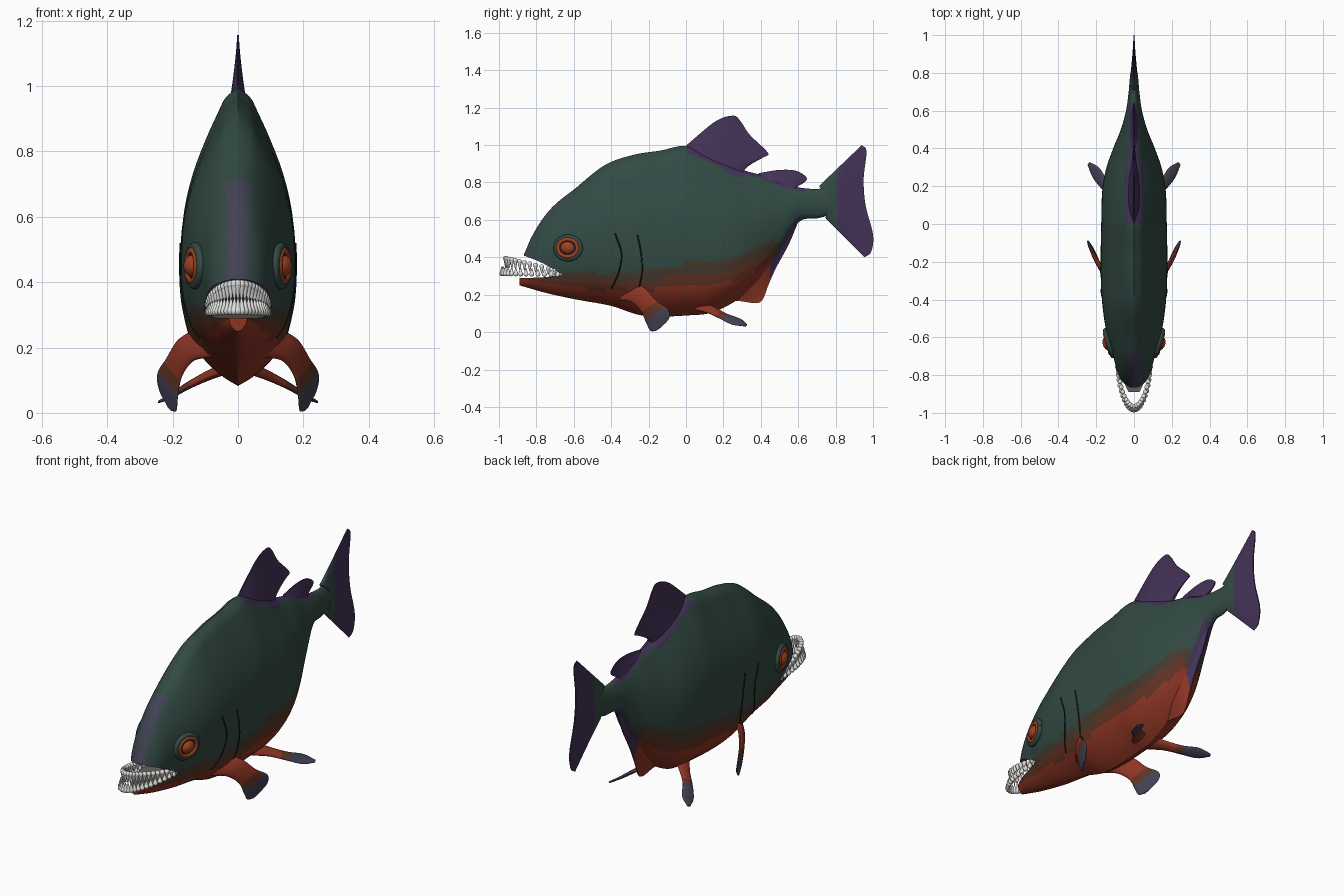
import bpy, bmesh, math
from mathutils import Vector, Matrix

cube = bpy.data.objects.get("Cube")
if cube:
    bpy.data.objects.remove(cube)

# Materials
COLOURS = {
    "deep_green": (.032, .068, .056), "fin_purple": (.056, .032, .095),
    "belly_red": (.27, .036, .018), "rust_brown": (.12, .034, .018),
    "olive_brown": (.06, .042, .026), "slate": (.056, .054, .09),
    "tooth_white": (.75, .75, .73), "eye_orange": (.33, .055, .018),
    "dark_line": (.008, .012, .011), "mouth_grey": (.12, .11, .1)}
GREEN, PURPLE, RED, RUST, OLIVE, SLATE, WHITE, ORANGE, DARK, GREY = range(len(COLOURS))
MATERIALS = []
for name, rgb in COLOURS.items():
    mat = bpy.data.materials.new(name)
    mat.use_nodes = True
    mat.diffuse_color = (*rgb, 1)
    mat.node_tree.nodes["Principled BSDF"].inputs["Base Color"].default_value = (*rgb, 1)
    MATERIALS.append(mat)

# Helpers: smooth lookup, smooth path, finished mesh, skin over rings
def table(points, y):
    y = min(max(y, points[0][0]), points[-1][0])
    slopes = [(b[1] - a[1]) / (b[0] - a[0]) for a, b in zip(points, points[1:])]
    i = next(k for k in range(len(slopes)) if y <= points[k + 1][0])
    first = (slopes[max(i - 1, 0)] + slopes[i]) / 2
    last = (slopes[i] + slopes[min(i + 1, len(slopes) - 1)]) / 2
    (a, p), (b, q) = points[i], points[i + 1]
    h, s = b - a, (y - a) / (b - a)
    return (p * (1 + 2 * s) * (1 - s) ** 2 + first * h * s * (1 - s) ** 2
            + q * s * s * (3 - 2 * s) + last * h * s * s * (s - 1))

def spread(values, s):
    return table(list(enumerate(values)), s * (len(values) - 1))

def along(points, s):
    return Vector([spread(axis, s) for axis in zip(*points)])

def finish(name, bm):
    bmesh.ops.recalc_face_normals(bm, faces=bm.faces)
    mesh = bpy.data.meshes.new(name)
    bm.to_mesh(mesh)
    bm.free()
    for mat in MATERIALS:
        mesh.materials.append(mat)
    obj = bpy.data.objects.new(name, mesh)
    bpy.context.collection.objects.link(obj)
    bpy.ops.object.select_all(action="DESELECT")
    obj.select_set(True)
    bpy.context.view_layer.objects.active = obj
    bpy.ops.object.shade_smooth_by_angle(angle=math.radians(50))

def skin(name, rings, rule):
    bm = bmesh.new()
    rows = [[bm.verts.new(p) for p in ring] for ring in rings]
    for i, (row, after) in enumerate(zip(rows, rows[1:])):
        for j in range(len(row)):
            face = bm.faces.new((row[j - 1], row[j], after[j], after[j - 1]))
            face.material_index = rule(face.calc_center_median(), i / len(rows), j)
    for row, s in ((rows[0], 0), (rows[-1], 1)):
        face = bm.faces.new(row)
        face.material_index = rule(face.calc_center_median(), s, 0)
    finish(name, bm)

def mirrored(side):
    return side + [Vector((-p.x, p.y, p.z)) for p in reversed(side)]

# Body outlines, widths, cross-section and colour borders along the length
TOP = [(-.89, .38), (-.86, .43), (-.83, .5), (-.74, .64), (-.59, .77), (-.43, .895),
       (-.27, .95), (-.14, .97), (0, .995), (.1, .96), (.2, .915), (.31, .865),
       (.42, .835), (.55, .785), (.69, .765), (.79, .775), (.86, .75)]
BOTTOM = [(-.89, .25), (-.75, .21), (-.59, .175), (-.4, .14), (-.24, .09), (.02, .09),
          (.14, .105), (.3, .19), (.4, .28), (.5, .42), (.6, .585), (.71, .61), (.86, .65)]
WIDTH = [(-.89, .03), (-.86, .048), (-.8, .082), (-.7, .11), (-.6, .14), (-.45, .165),
         (-.3, .175), (0, .173), (.2, .165), (.3, .145), (.4, .11), (.5, .07),
         (.6, .042), (.7, .028), (.8, .018), (.86, .003)]
SECTION = [(0, 0), (.03, .25), (.125, .72), (.25, .93), (.4, 1), (.58, .95), (.7, .81),
           (.81, .6), (.92, .34), (.97, .2), (1, 0)]
OLIVE_TOP = [(-.88, .3), (-.6, .32), (-.3, .32), (0, .37), (.3, .42), (.48, .5)]
RED_TOP = [(-.88, .285), (-.6, .24), (-.3, .22), (0, .245), (.3, .29), (.48, .4)]
UPPER_LIP = [(-.87, .41), (-.78, .375), (-.66, .31)]
LOWER_LIP = [(-.89, .29), (-.78, .292), (-.66, .305)]
MOUTH, STEPS = -.66, 36

def half_width(y, z):
    low, high = table(BOTTOM, y), table(TOP, y)
    t = min(max((z - low) / (high - low), 0), 1)
    oval = min(max(abs(y) - .35, 0) * 2.2, .75)
    return table(WIDTH, y) * ((1 - oval) * table(SECTION, t) + oval * 2 * math.sqrt(t * (1 - t)))

def body_rule(c, s, j):
    top, olive, red = table(TOP, c.y), table(OLIVE_TOP, c.y), table(RED_TOP, c.y)
    if c.y > .81 or 0 < c.y < .64 and c.z > top - (.045 if c.y < .31 else .02):
        return PURPLE
    if c.y < -.6 and c.z < .71 and abs(c.x) < .036 and c.z > (top + .3) / 2:
        return SLATE
    if c.y > .47:
        low = c.y < .61 and c.z < table(BOTTOM, c.y) + .03
        return PURPLE if low else OLIVE if c.y < .5 and c.z < olive - .02 else GREEN
    return (RED if c.z < red else RUST if c.z < (red + olive) / 2
            else OLIVE if c.z < olive else GREEN)

def trunk_rule(c, s, j):
    return GREY if c.y < MOUTH + .0001 else body_rule(c, s, j)

def head_rule(c, s, j):
    lip = c.z < table(UPPER_LIP, c.y) + .012
    return GREY if j == 0 and s > 0 else SLATE if lip else body_rule(c, s, j)

def jaw_rule(c, s, j):
    return GREY if j == STEPS + 1 else body_rule(c, s, j)

def body_part(name, start, end, count, lower, upper, rule):
    rings = []
    for i in range(count + 1):
        y = start + (end - start) * i / count
        low, high = table(lower, y), table(upper, y)
        heights = [low + (high - low) * (1 - math.cos(math.pi * k / STEPS)) / 2
                   for k in range(STEPS + 1)]
        rings.append(mirrored([Vector((half_width(y, z) + .0004, y, z)) for z in heights]))
    skin(name, rings, rule)

body_part("body", MOUTH, .86, 170, BOTTOM, TOP, trunk_rule)
body_part("upper_head", -.865, MOUTH, 30, UPPER_LIP, TOP, head_rule)
body_part("lower_jaw", -.89, MOUTH, 30, BOTTOM, LOWER_LIP, jaw_rule)

# Upright fins: thin plates from a base line to an outer edge
def upright_fin(name, base, edge, thick, rule, steps=64, across=14):
    rings = []
    for i in range(steps + 1):
        a, b = along(base, i / steps), along(edge, i / steps)
        full = .2 + .8 * math.sqrt(abs(math.sin(math.pi * i / steps)))
        side = []
        for u in (k / across for k in range(across + 1)):
            p = a.lerp(b, u)
            side.append(Vector((full * (thick * (1 - u) ** 1.4 + .003), p.x, p.y)))
        rings.append(mirrored(side))
    skin(name, rings, rule)

upright_fin("dorsal_fin", [(0, .95), (.1, .93), (.2, .89), (.31, .85)],
            [(0, .997), (.155, 1.125), (.25, 1.157), (.29, 1.13), (.34, 1.056),
             (.437, .96), (.415, .935), (.315, .885)], .028, lambda c, s, j: PURPLE)
upright_fin("rear_back_fin", [(.38, .83), (.46, .81), (.55, .775), (.6, .765)],
            [(.39, .85), (.5, .867), (.59, .862), (.645, .825), (.625, .795), (.575, .78)],
            .018, lambda c, s, j: PURPLE)
upright_fin("anal_fin", [(.2, .2), (.3, .26), (.42, .38), (.52, .52), (.6, .63)],
            [(.17, .12), (.26, .165), (.37, .155), (.41, .175), (.44, .25), (.48, .34),
             (.55, .47), (.6, .59)], .05,
            lambda c, s, j: PURPLE if c.y > .45 else body_rule(c, s, j))
upright_fin("tail_fin", [(.71, .78), (.75, .74), (.76, .69), (.76, .65), (.745, .61)],
            [(.94, 1), (.965, .965), (.95, .82), (.96, .68), (1, .52), (.99, .43), (.955, .4)],
            .02, lambda c, s, j: PURPLE if c.y > .81 else GREEN)

# Paired fins, eyes and gill lines
def circle(count):
    return [(math.cos(math.tau * k / count), math.sin(math.tau * k / count)) for k in range(count)]

def paired_fin(name, centres, widths, chord, side, steps=40):
    chord, rings = Vector(chord).normalized(), []
    for s in (i / steps for i in range(steps + 1)):
        tangent = along(centres, min(s + .02, 1)) - along(centres, max(s - .02, 0))
        wide = chord * spread(widths, s)
        thick = tangent.cross(chord).normalized() * (.018 - .014 * s)
        ring = [along(centres, s) + wide * a + thick * b for a, b in circle(20)]
        rings.append([Vector((p.x * side, p.y, p.z)) for p in ring])
    skin(name, rings, lambda c, s, j: RED if s < .4 else RUST if s < .52 else SLATE)

def rod(name, path, radius, colour):
    rings = []
    for i, p in enumerate(path):
        tangent = path[min(i + 1, len(path) - 1)] - path[max(i - 1, 0)]
        out = Vector((radius, 0, 0))
        across = tangent.cross(out).normalized() * radius
        rings.append([p + out * a + across * b for a, b in circle(10)])
    skin(name, rings, lambda c, s, j: colour)

def hoop(name, place, radius, thick, colour):
    points = circle(40)
    rod(name, [place @ Vector((0, radius * a, radius * .86 * b)) for a, b in points + points[:1]],
        thick, colour)

def ball(name, place, scale, colour):
    bm = bmesh.new()
    bmesh.ops.create_uvsphere(bm, u_segments=32, v_segments=20, radius=1,
                              matrix=place @ Matrix.Diagonal((*scale, 1)))
    for face in bm.faces:
        face.material_index = colour
    finish(name, bm)

for side, label in ((1, "left_"), (-1, "right_")):
    paired_fin(label + "pectoral_fin", [(.11, -.3, .21), (.16, -.25, .19), (.195, -.2, .14),
               (.215, -.155, .085), (.215, -.14, .04), (.21, -.15, .015)],
               [.08, .06, .055, .075, .065, .018], (.4, .75, .5), side)
    paired_fin(label + "pelvic_fin", [(.03, .08, .14), (.09, .14, .115), (.15, .2, .085),
               (.2, .27, .055), (.24, .32, .035)], [.045, .03, .028, .034, .01], (-.4, .6, .3), side)
    eye = Matrix.Translation((side * .132, -.63, .45)) @ Matrix.Rotation(side * -.28, 4, "Z")
    hoop(label + "eyelid", eye, .068, .014, GREEN)
    hoop(label + "eye_rim", eye @ Matrix.Translation((side * .008, 0, 0)), .054, .011, ORANGE)
    ball(label + "eye_socket", eye, (.02, .052, .045), DARK)
    ball(label + "eyeball", eye, (.034, .042, .036), ORANGE)
    for part, line in (("cheek_line", [(-.38, .53), (-.345, .42), (-.36, .32), (-.4, .23)]),
                       ("gill_line", [(-.26, .52), (-.24, .42), (-.235, .32), (-.25, .24)])):
        path = [along(line, i / 30) for i in range(31)]
        rod(label + part, [Vector((side * half_width(*p), *p)) for p in path], .004, DARK)

# Teeth
def tooth_row(name, front, root, drop, length, count=27):
    bm = bmesh.new()
    for i in range(count):
        a = math.pi / 2 * (2 * i / (count - 1) - 1)
        back, size = 1 - math.cos(a), length * (.6 + .4 * math.cos(a))
        base = Matrix.Translation((.09 * math.sin(a), front + .3 * back, root - drop * back))
        turn = Matrix.Rotation(math.pi if size < 0 else 0, 4, "X")
        bmesh.ops.create_uvsphere(bm, u_segments=10, v_segments=6, radius=.013, matrix=base)
        bmesh.ops.create_cone(bm, cap_ends=True, segments=10, radius1=.012, radius2=.002,
                              depth=abs(size), matrix=base @ Matrix.Translation((0, 0, size / 2)) @ turn)
    for face in bm.faces:
        face.material_index = WHITE
    finish(name, bm)

tooth_row("upper_teeth", -.965, .395, .07, -.05)
tooth_row("lower_teeth", -.985, .312, .005, .04)
